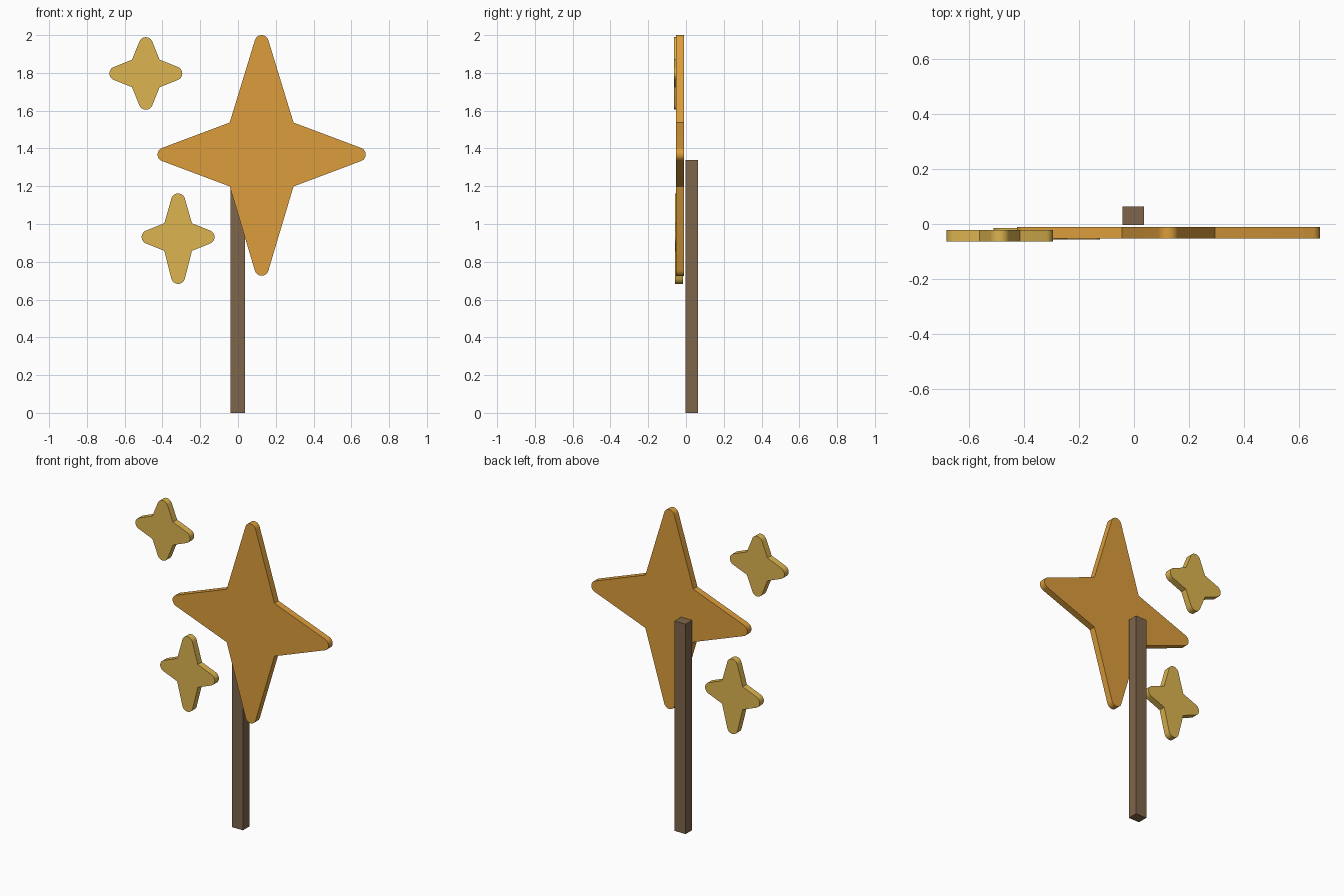
import bpy, bmesh
from math import atan2, acos, hypot, cos, sin

if "Cube" in bpy.data.objects:
    bpy.data.objects.remove(bpy.data.objects["Cube"])


def material(name, rgb):
    mat = bpy.data.materials.new(name)
    mat.diffuse_color = (*rgb, 1)
    mat.use_nodes = True
    mat.node_tree.nodes["Principled BSDF"].inputs["Base Color"].default_value = mat.diffuse_color
    return mat


def finish(bm, name, mat):
    bmesh.ops.recalc_face_normals(bm, faces=bm.faces)
    mesh = bpy.data.meshes.new(name)
    bm.to_mesh(mesh)
    bm.free()
    obj = bpy.data.objects.new(name, mesh)
    bpy.context.collection.objects.link(obj)
    mesh.materials.append(mat)
    return obj


def star_outline(right, up, left, down, inner, r, steps=12):
    """Four tapered arms with round tips, meeting at sharp inner corners."""
    points = []
    for k, length in enumerate((right, up, left, down)):
        dx, dz = ((1, 0), (0, 1), (-1, 0), (0, -1))[k]
        c = length - r
        # angle where the arm's straight side touches the tip circle
        t = atan2(inner, inner - c) - acos(r / hypot(inner - c, inner))
        arm = [(c + r * cos(a), r * sin(a))
               for a in (-t + 2 * t * i / steps for i in range(steps + 1))]
        arm.append((inner, inner))
        points += [(u * dx - v * dz, u * dz + v * dx) for u, v in arm]
    return points


def star(name, x, z, front, arms, inner, mat, r=0.037, depth=0.042):
    bm = bmesh.new()
    face = bm.faces.new([bm.verts.new((x + px, front, z + pz))
                         for px, pz in star_outline(*arms, inner, r)])
    ext = bmesh.ops.extrude_face_region(bm, geom=[face], use_keep_orig=True)
    verts = [g for g in ext["geom"] if isinstance(g, bmesh.types.BMVert)]
    bmesh.ops.translate(bm, verts=verts, vec=(0, depth, 0))
    obj = finish(bm, name, mat)
    bpy.ops.object.select_all(action='DESELECT')
    obj.select_set(True)
    bpy.context.view_layer.objects.active = obj
    bpy.ops.object.shade_smooth_by_angle(angle=0.5)


orange = material("orange", (0.72, 0.34, 0.045))
yellow = material("yellow", (0.72, 0.46, 0.08))
brown = material("brown", (0.21, 0.13, 0.07))

# Stars
star("large_star", 0.125, 1.368, -0.052, (0.551, 0.632, 0.551, 0.642), 0.169, orange)
star("upper_small_star", -0.488, 1.797, -0.063, (0.193, 0.192, 0.193, 0.192), 0.073, yellow)
star("lower_small_star", -0.317, 0.931, -0.057, (0.193, 0.231, 0.193, 0.248), 0.073, yellow)

# Post
bm = bmesh.new()
bmesh.ops.create_cube(bm, size=1)
bmesh.ops.scale(bm, verts=bm.verts, vec=(0.078, 0.066, 1.34))
bmesh.ops.translate(bm, verts=bm.verts, vec=(-0.002, 0.03, 0.67))
finish(bm, "post", brown)
